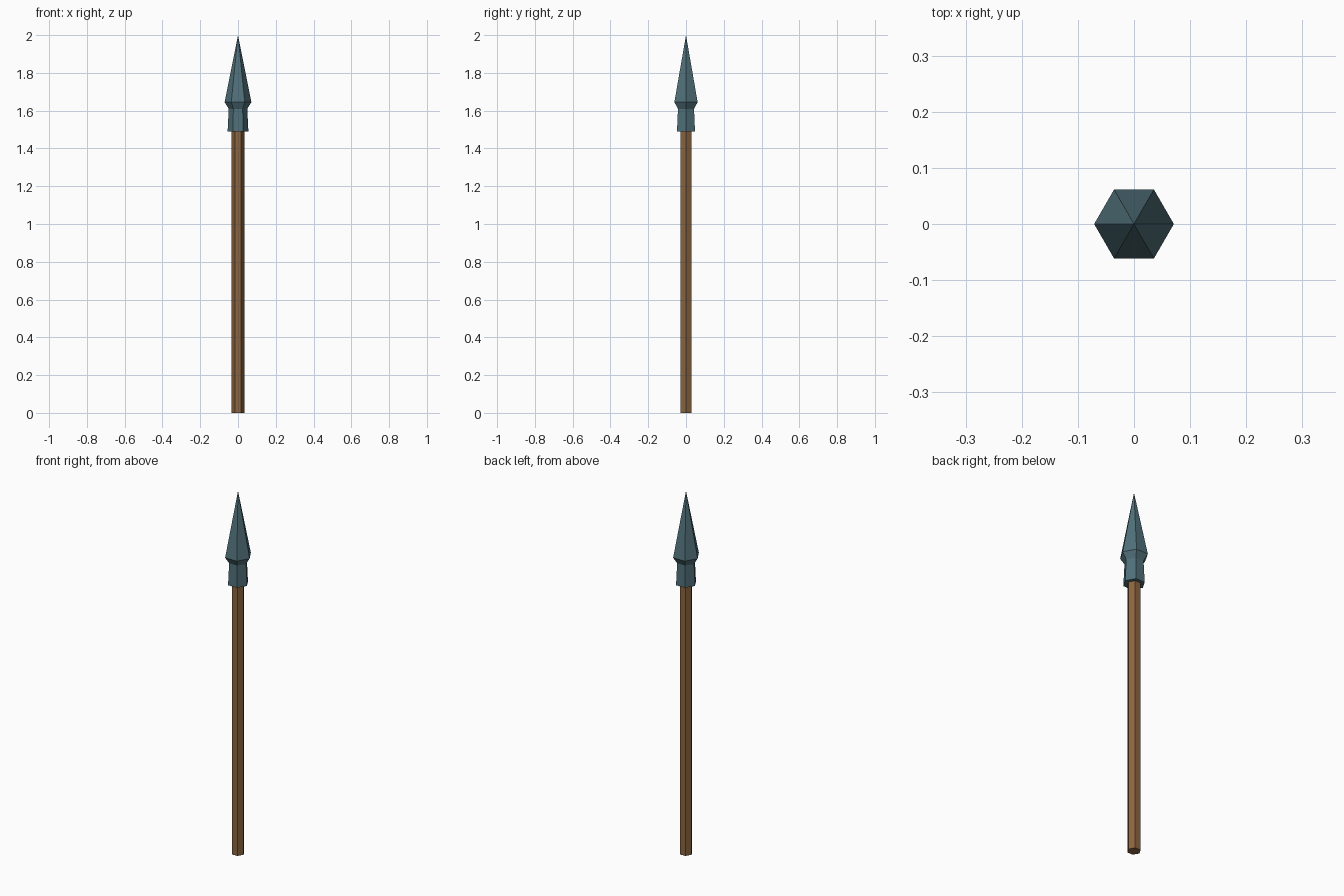
import bpy, bmesh
from math import cos, sin, pi

if "Cube" in bpy.data.objects:
    bpy.data.objects.remove(bpy.data.objects["Cube"])

SIDES = 6


def material(name, color):
    m = bpy.data.materials.new(name)
    m.diffuse_color = color
    m.use_nodes = True
    m.node_tree.nodes["Principled BSDF"].inputs["Base Color"].default_value = m.diffuse_color
    return m


def hex_lathe(name, profile, mat):
    """Stack six-sided rings from (radius, z) pairs; radius 0 makes a point."""
    bm = bmesh.new()
    rings = []
    for r, z in profile:
        if r == 0:
            rings.append([bm.verts.new((0, 0, z))] * SIDES)
        else:
            rings.append([bm.verts.new((r * cos(2 * pi * i / SIDES),
                                        r * sin(2 * pi * i / SIDES), z))
                          for i in range(SIDES)])
    for low, high in zip(rings, rings[1:]):
        for i in range(SIDES):
            j = (i + 1) % SIDES
            quad = [low[i], low[j], high[j], high[i]]
            bm.faces.new(list(dict.fromkeys(quad)))
    # end caps
    for ring in (rings[0], rings[-1]):
        if ring[0] is not ring[1]:
            bm.faces.new(ring)
    bmesh.ops.recalc_face_normals(bm, faces=bm.faces)
    mesh = bpy.data.meshes.new(name)
    bm.to_mesh(mesh)
    bm.free()
    mesh.materials.append(mat)
    obj = bpy.data.objects.new(name, mesh)
    bpy.context.collection.objects.link(obj)
    return obj


wood = material("wood", (0.26, 0.13, 0.05, 1))
metal = material("dark_metal", (0.08, 0.16, 0.19, 1))

# wooden pole, running a little way into the socket
hex_lathe("shaft", [(0.034, 0), (0.034, 1.5)], wood)

# socket, flared shoulder and pointed blade
hex_lathe("spear_head", [(0.055, 1.49), (0.049, 1.61), (0.071, 1.645), (0, 2.0)], metal)
